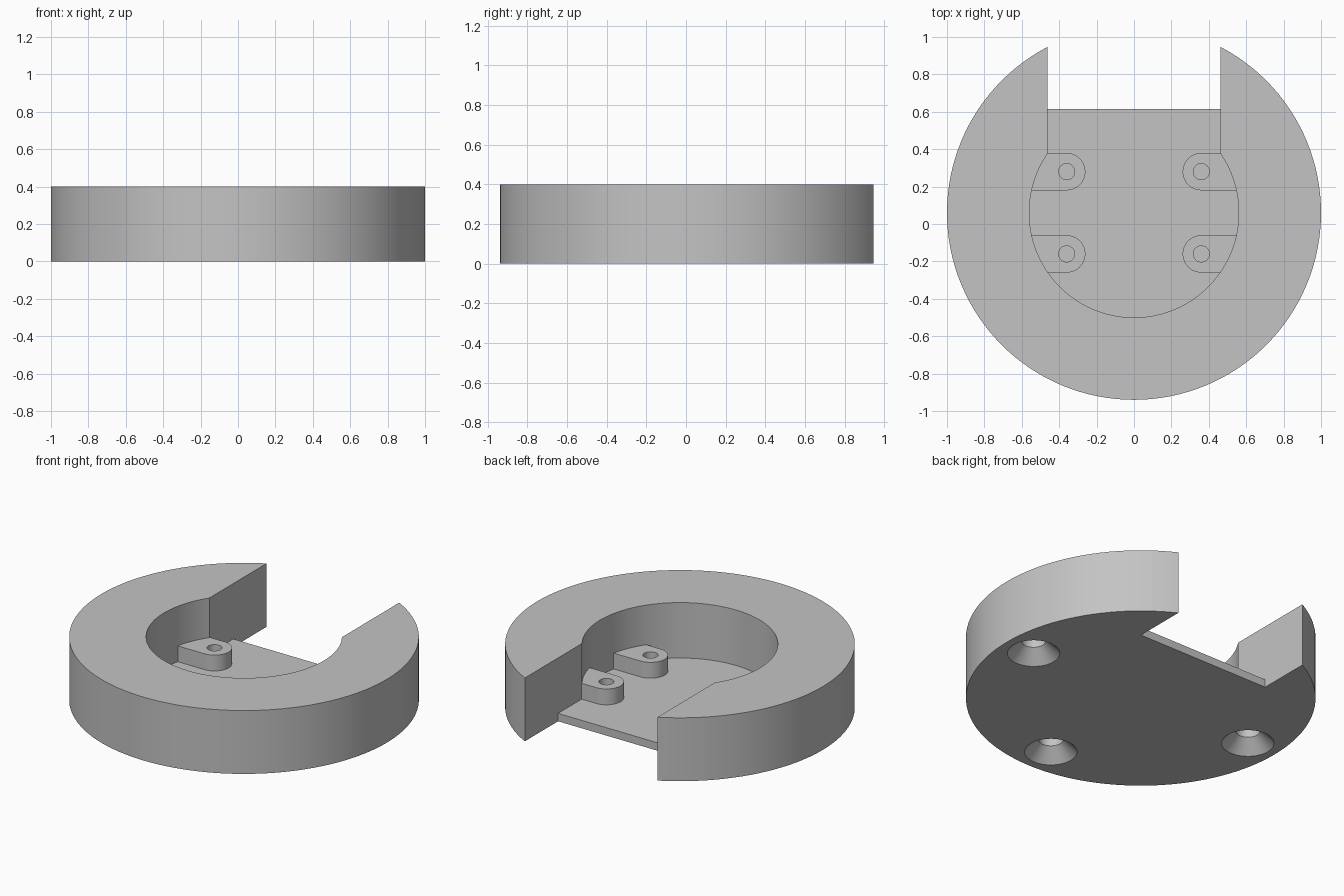
import bpy, bmesh, math

if "Cube" in bpy.data.objects:
    bpy.data.objects.remove(bpy.data.objects["Cube"], do_unlink=True)

CY = 0.06          # centre of the round body in y
HEIGHT = 0.4
FLOOR = 0.05       # thickness of the floor plate
MOUNT_TOP = 0.15
SLOT = 0.463       # half width of the rear opening

grey = bpy.data.materials.new("plain grey")
grey.use_nodes = True
grey.diffuse_color = (0.55, 0.55, 0.55, 1)
grey.node_tree.nodes["Principled BSDF"].inputs["Base Color"].default_value = (0.55, 0.55, 0.55, 1)


def prism(name, outline, z0, z1):
    """Solid from a counter-clockwise outline raised from z0 to z1."""
    bm = bmesh.new()
    base = bm.faces.new([bm.verts.new((x, y, z0)) for x, y in outline])
    top = bmesh.ops.extrude_face_region(bm, geom=[base])["geom"]
    bmesh.ops.translate(bm, vec=(0, 0, z1 - z0),
                        verts=[v for v in top if isinstance(v, bmesh.types.BMVert)])
    return finish(name, bm)


def finish(name, bm):
    bmesh.ops.recalc_face_normals(bm, faces=bm.faces)
    mesh = bpy.data.meshes.new(name)
    bm.to_mesh(mesh)
    bm.free()
    mesh.materials.append(grey)
    obj = bpy.data.objects.new(name, mesh)
    bpy.context.collection.objects.link(obj)
    return obj


def arc(cx, cy, r, start, end, steps):
    angles = [math.radians(start + (end - start) * i / steps) for i in range(steps + 1)]
    return [(cx + r * math.cos(a), cy + r * math.sin(a)) for a in angles]


def circle(cx, cy, r, steps):
    return arc(cx, cy, r, 0, 360, steps)[:-1]


def box(x0, x1, y0, y1):
    return [(x0, y0), (x1, y0), (x1, y1), (x0, y1)]


def combine(tool, operation):
    """Apply a solid to the body, then remove it."""
    mod = body.modifiers.new(tool.name, "BOOLEAN")
    mod.object, mod.operation, mod.solver = tool, operation, "EXACT"
    bpy.ops.object.modifier_apply(modifier=mod.name)
    bpy.data.objects.remove(tool, do_unlink=True)


# Round body
body = prism("round_housing", circle(0, CY, 1, 128), 0, HEIGHT)
bpy.ops.object.select_all(action="DESELECT")
bpy.context.view_layer.objects.active = body
body.select_set(True)

# Round well, rear channel above the floor, and notch through the rear edge
combine(prism("well", circle(0, CY, 0.56, 96), FLOOR, 0.6), "DIFFERENCE")
combine(prism("channel", box(-SLOT, SLOT, 0.1, 1.3), FLOOR, 0.6), "DIFFERENCE")
combine(prism("notch", box(-SLOT, SLOT, 0.615, 1.3), -0.2, 0.6), "DIFFERENCE")

# Four screw mounts growing out of the well wall
for side in (-1, 1):
    for y in (0.28, -0.16):
        x = side * 0.36
        nose = arc(x, y, 0.1, 90, 270, 24) if side > 0 else arc(x, y, 0.1, -90, 90, 24)
        root = [(side * 0.62, y - 0.1), (side * 0.62, y + 0.1)]
        outline = nose + (root if side > 0 else root[::-1])
        combine(prism("mount", outline, FLOOR - 0.02, MOUNT_TOP), "UNION")
        combine(prism("mount_hole", circle(x, y, 0.043, 32), FLOOR, 0.25), "DIFFERENCE")

# Three countersunk blind holes in the underside
for x, y in ((0.8, CY), (-0.8, CY), (0, CY - 0.8)):
    bm = bmesh.new()
    rings = [[bm.verts.new((px, py, z)) for px, py in circle(x, y, r, 48)]
             for r, z in ((0.16, -0.01), (0.07, 0.08), (0.07, 0.3))]
    for low, high in zip(rings, rings[1:]):
        for i in range(len(low)):
            j = (i + 1) % len(low)
            bm.faces.new((low[i], low[j], high[j], high[i]))
    bm.faces.new(rings[0])
    bm.faces.new(rings[-1])
    combine(finish("countersink", bm), "DIFFERENCE")

bpy.ops.object.shade_smooth_by_angle(angle=math.radians(30))
